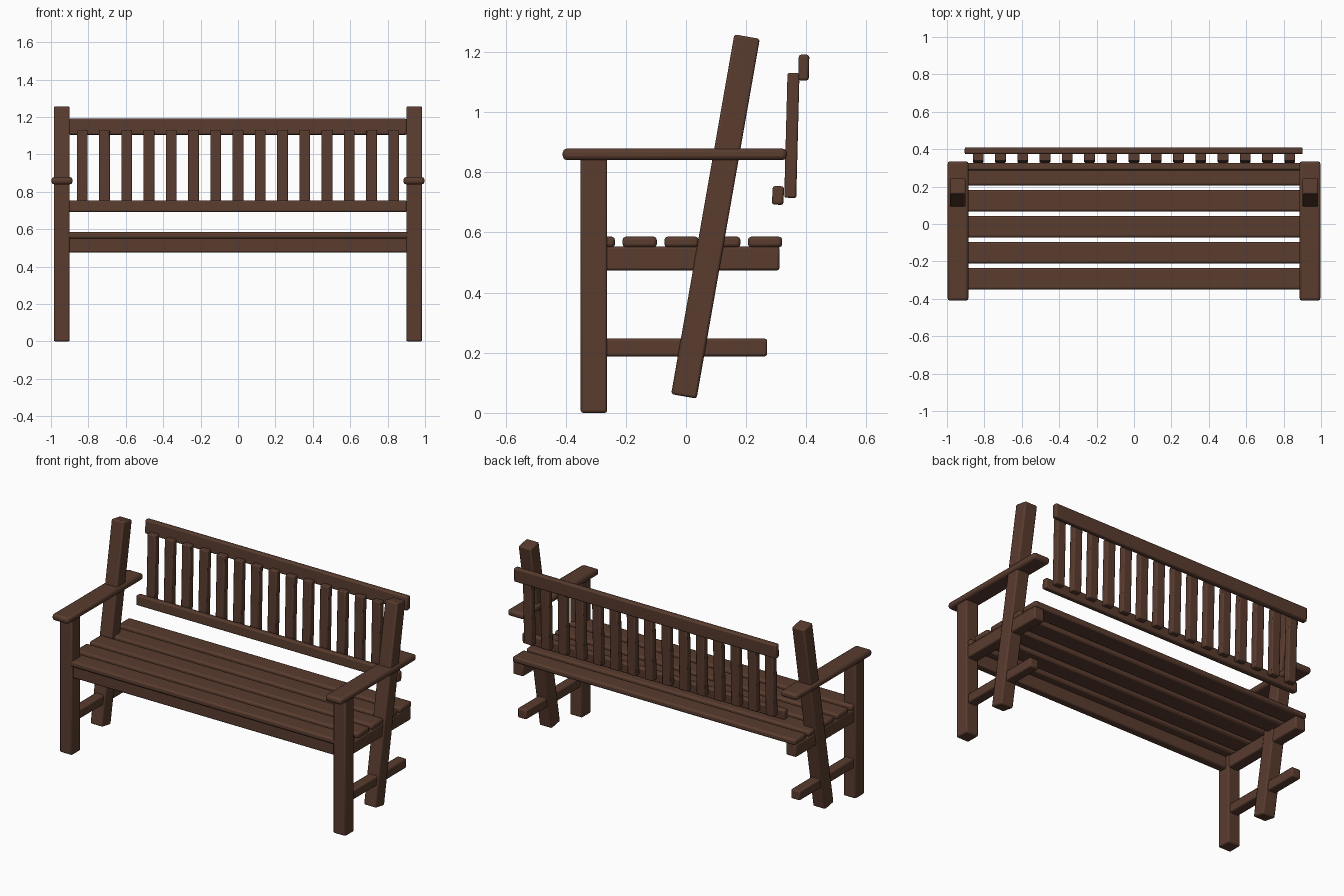
import bpy
from math import radians, atan2, hypot

old = bpy.data.objects.get("Cube")
if old:
    bpy.data.objects.remove(old, do_unlink=True)

wood = bpy.data.materials.new("dark brown wood")
wood.use_nodes = True
colour = (0.1, 0.045, 0.028, 1)
wood.diffuse_color = colour
wood.node_tree.nodes["Principled BSDF"].inputs["Base Color"].default_value = colour
wood.node_tree.nodes["Principled BSDF"].inputs["Roughness"].default_value = 0.8


def beam(name, x, y, z, bevel=0.008, tilt=0.0):
    """Rounded timber filling the given (low, high) ranges, tilted about x."""
    spans = (x, y, z)
    bpy.ops.mesh.primitive_cube_add(size=1, location=[(a + b) / 2 for a, b in spans])
    ob = bpy.context.object
    ob.name = name
    ob.scale = [b - a for a, b in spans]
    bpy.ops.object.transform_apply(location=False, rotation=False, scale=True)
    ob.rotation_euler.x = tilt
    ob.data.materials.append(wood)
    mod = ob.modifiers.new("Rounded edges", 'BEVEL')
    mod.width = bevel
    mod.segments = 2
    bpy.ops.object.shade_smooth_by_angle(angle=radians(40))
    return ob


def side_range(side, inner, outer):
    return tuple(sorted((side * inner, side * outer)))


# End frames: legs, arms, seat bearers and stretchers
lean_y, lean_z = 0.21, 1.196
length = hypot(lean_y, lean_z)
for label, s in (("left", 1), ("right", -1)):
    post = side_range(s, 0.9, 0.985)
    beam(f"{label}_front_leg", post, (-0.35, -0.262), (0, 0.85))
    beam(f"{label}_back_leg", post, (0.055, 0.141),
         (0.653 - length / 2, 0.653 + length / 2), tilt=-atan2(lean_y, lean_z))
    beam(f"{label}_armrest", side_range(s, 0.885, 0.997), (-0.41, 0.335), (0.84, 0.879), 0.014)
    beam(f"{label}_seat_bearer", side_range(s, 0.905, 0.975), (-0.28, 0.311), (0.474, 0.553))
    beam(f"{label}_stretcher", side_range(s, 0.912, 0.972), (-0.28, 0.27), (0.188, 0.247))

# Seat
beam("front_apron", (-0.93, 0.93), (-0.335, -0.285), (0.476, 0.556))
for i in range(5):
    y = -0.35 + i * 0.139
    beam(f"seat_slat_{i + 1}", (-0.975, 0.975), (y, y + 0.114), (0.55, 0.586), 0.011)

# Backrest
beam("back_top_rail", (-0.905, 0.902), (0.374, 0.409), (1.105, 1.191), tilt=radians(-1.5))
beam("back_bottom_rail", (-0.905, 0.902), (0.287, 0.325), (0.692, 0.754), tilt=radians(-3))
for i in range(15):
    x = (i - 7) * 0.119
    beam(f"back_slat_{i + 1}", (x - 0.029, x + 0.029), (0.332, 0.372), (0.715, 1.13),
         0.006, tilt=radians(-1.5))
